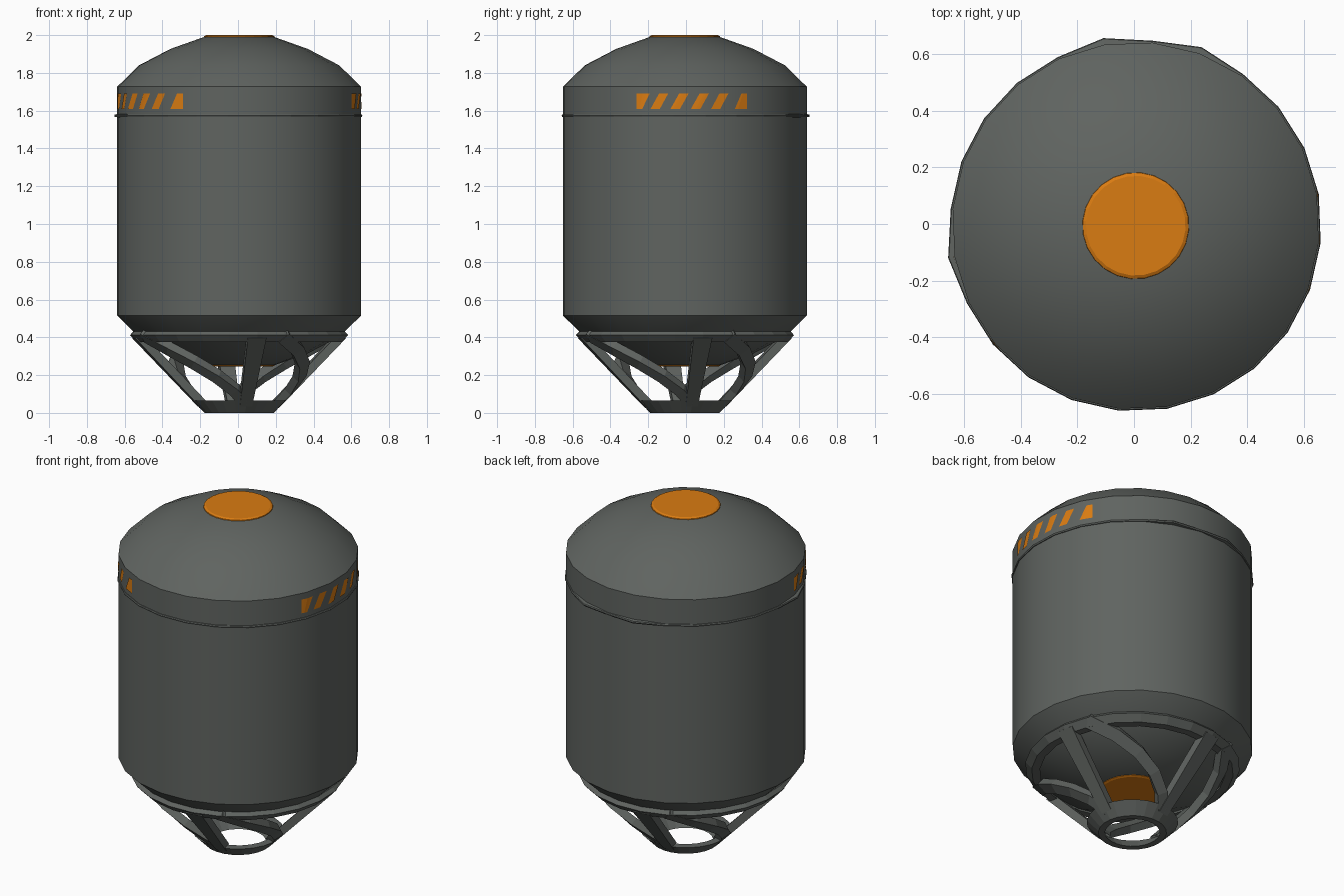
import bpy, math
from mathutils import Vector

if "Cube" in bpy.data.objects:
    bpy.data.objects.remove(bpy.data.objects["Cube"])

CX, CY = 0.006, -0.006          # tank axis
SIDES = 24
A0 = math.radians(9.75)         # angle of the first corner
STEP = 2 * math.pi / SIDES
R = 0.648                       # tank radius


def material(name, rgb):
    m = bpy.data.materials.new(name)
    m.diffuse_color = (*rgb, 1)
    m.use_nodes = True
    m.node_tree.nodes["Principled BSDF"].inputs["Base Color"].default_value = m.diffuse_color
    return m


grey = material("dark grey metal", (0.115, 0.126, 0.117))
orange = material("orange paint", (0.70, 0.20, 0.006))


def make(name, verts, faces, mat):
    me = bpy.data.meshes.new(name)
    me.from_pydata(verts, [], faces)
    me.materials.append(mat)
    ob = bpy.data.objects.new(name, me)
    bpy.context.collection.objects.link(ob)
    return ob


def smooth(ob, deg=30):
    bpy.ops.object.select_all(action='DESELECT')
    ob.select_set(True)
    bpy.context.view_layer.objects.active = ob
    bpy.ops.object.shade_smooth_by_angle(angle=math.radians(deg))


def polar(r, a, z):
    return Vector((CX + r * math.cos(a), CY + r * math.sin(a), z))


def lathe(name, prof, mat, closed=False, bump=None):
    """Turn an (r, z) profile, running bottom to top outside, about the axis."""
    n, verts, faces = len(prof), [], []
    for k in range(SIDES):
        extra = (bump or {}).get(k, 0)
        verts += [polar(r + (extra if r > R else 0), A0 + k * STEP, z) for r, z in prof]
    for k in range(SIDES):
        p, q = k * n, (k + 1) % SIDES * n
        for i in range(n if closed else n - 1):
            j = (i + 1) % n
            faces.append((p + i, q + i, q + j, p + j))
    if not closed:
        faces.append([k * n for k in reversed(range(SIDES))])
        faces.append([k * n + n - 1 for k in range(SIDES)])
    return make(name, verts, faces, mat)


# tank shell with matching domes at both ends
half = [(0.187, 0.252), (0.365, 0.315), (0.532, 0.402), (R, 0.515)]
tank = lathe("tank_shell", half + [(r, 2.242 - z) for r, z in reversed(half)], grey)
smooth(tank)

# orange end caps
lathe("top_cap", [(0.19, 1.982), (0.187, 1.994), (0.176, 2.0)], orange)
lathe("bottom_cap", [(0.176, 0.245), (0.188, 0.25), (0.19, 0.262)], orange)

# thin seam flange, slightly uneven at three corners
lathe("seam_flange", [(0.62, 1.562), (0.652, 1.567), (0.655, 1.574), (0.652, 1.580), (0.62, 1.586)],
      grey, closed=True, bump={4: 0.016, 6: 0.016, 12: 0.016})

# cage end rings
lathe("cage_top_ring", [(0.50, 0.375), (0.545, 0.375), (0.580, 0.412), (0.560, 0.434), (0.51, 0.434)],
      grey, closed=True)
lathe("cage_foot_ring", [(0.148, 0), (0.184, 0), (0.247, 0.065), (0.200, 0.065)], grey, closed=True)


def cone(a, z):
    return polar(0.184 + 0.966 * z, a, z)


def strut(name, a_low, a_high, w_low, w_high, z0=0.035, z1=0.395, segs=5, depth=0.045):
    """Square bar lying on the cage cone from one angle to another."""
    verts, faces = [], []
    for i in range(segs + 1):
        t = i / segs
        a, z = a_low + (a_high - a_low) * t, z0 + (z1 - z0) * t
        p = cone(a, z)
        tan = cone(a + (a_high - a_low) * 0.01, z + (z1 - z0) * 0.01) - p
        nrm = Vector((math.cos(a), math.sin(a), -0.966)).normalized()
        side = nrm.cross(tan).normalized() * (w_low + (w_high - w_low) * t) / 2
        back = p - nrm * depth
        verts += [p - side, p + side, back + side, back - side]
    for i in range(segs):
        for j in range(4):
            k = (j + 1) % 4
            faces.append((4 * i + j, 4 * i + 4 + j, 4 * i + 4 + k, 4 * i + k))
    faces += [(0, 1, 2, 3), tuple(4 * segs + j for j in (3, 2, 1, 0))]
    ob = make(name, verts, faces, grey)
    import bmesh
    bm = bmesh.new()
    bm.from_mesh(ob.data)
    bmesh.ops.recalc_face_normals(bm, faces=bm.faces)
    bm.to_mesh(ob.data)
    bm.free()


# four straight legs and four slanting braces
for k in range(4):
    a = A0 + k * math.pi / 2
    strut(f"cage_leg_{k + 1}", a, a, 0.065, 0.10, segs=1)
    strut(f"cage_brace_{k + 1}", a, a - math.radians(75), 0.055, 0.075)


def wall(a, z):
    """Point just outside the faceted tank wall."""
    d = (a - A0) % STEP - STEP / 2
    return polar(R * math.cos(STEP / 2) / math.cos(d) + 0.004, a, z)


def stripes(name, start):
    """Six slanted patches: two square-ended blocks and four bars between."""
    verts, faces = [], []
    shapes = [(0, 0.035, 0, 0.075)]
    shapes += [(u - 0.048, u + 0.002, u - 0.002, u + 0.048) for u in (0.128, 0.236, 0.344, 0.452)]
    shapes += [(0.535, 0.61, 0.575, 0.61)]
    for b0, b1, t0, t1 in shapes:
        s = len(verts)
        for i in range(5):
            f = i / 4
            for u, z in ((b0 + (b1 - b0) * f, 1.610), (t0 + (t1 - t0) * f, 1.692)):
                verts.append(wall(start + u / R, z))
        faces += [(s + 2 * i, s + 2 * i + 2, s + 2 * i + 3, s + 2 * i + 1) for i in range(4)]
    make(name, verts, faces, orange)


stripes("right_warning_stripes", math.radians(-23.3))
stripes("left_warning_stripes", math.radians(188.7))
